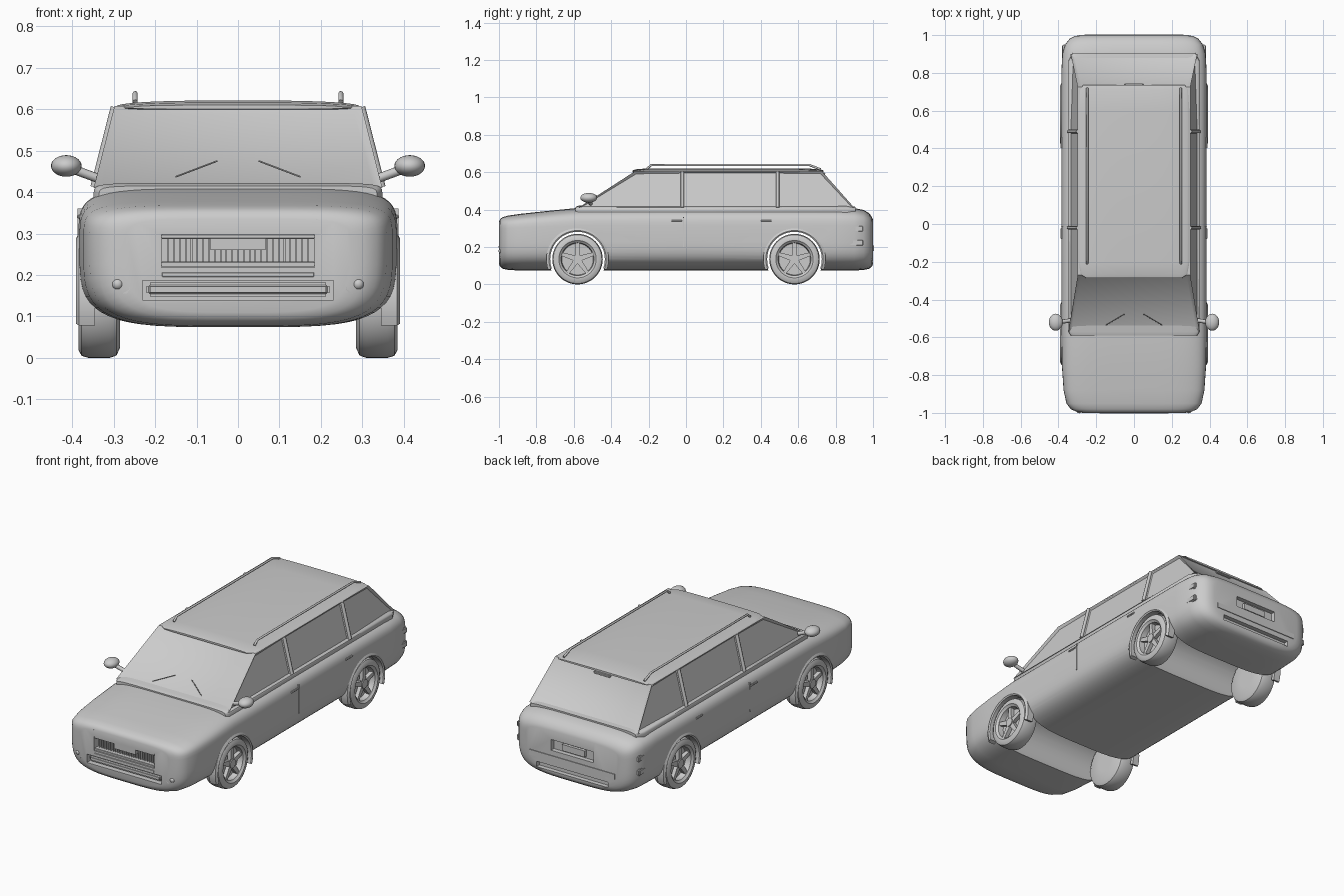
import bpy, bmesh, math
from mathutils import Vector, Matrix

if "Cube" in bpy.data.objects:
    bpy.data.objects.remove(bpy.data.objects["Cube"], do_unlink=True)

grey = bpy.data.materials.new("plain grey")
grey.use_nodes = True
grey.diffuse_color = (0.6, 0.6, 0.6, 1)
grey.node_tree.nodes["Principled BSDF"].inputs["Base Color"].default_value = (0.6, 0.6, 0.6, 1)
parts = []


def finish(name, bm, keep=True):
    bmesh.ops.recalc_face_normals(bm, faces=bm.faces[:])
    me = bpy.data.meshes.new(name)
    bm.to_mesh(me)
    bm.free()
    me.materials.append(grey)
    ob = bpy.data.objects.new(name, me)
    bpy.context.collection.objects.link(ob)
    if keep:
        parts.append(ob)
    return ob


def skin(bm, rings, caps=True):
    """Bridge closed rings of points into a tube."""
    vs = [[bm.verts.new(p) for p in r] for r in rings]
    n = len(vs[0])
    for a, b in zip(vs, vs[1:]):
        for i in range(n):
            bm.faces.new((a[i], a[(i + 1) % n], b[(i + 1) % n], b[i]))
    if caps:
        bm.faces.new(vs[0])
        bm.faces.new(vs[-1])


def loft(name, stations, mid, n_top, n_low, count=56):
    """Rounded sections along y; each station is y, half width, bottom, top."""
    rings = []
    for y, w, lo, hi in stations:
        ring = []
        for i in range(count):
            a = math.tau * (i + 0.5) / count
            c, s = math.cos(a), math.sin(a)
            n, h = (n_top, hi - mid) if s > 0 else (n_low, mid - lo)
            ring.append((math.copysign(abs(c) ** (2 / n), c) * w, y,
                         mid + math.copysign(abs(s) ** (2 / n), s) * h))
        rings.append(ring)
    bm = bmesh.new()
    skin(bm, rings)
    return finish(name, bm)


def box(name, x, y, z, bevel=0.0, keep=True):
    bm = bmesh.new()
    bmesh.ops.create_cube(bm, size=1)
    for v in bm.verts:
        v.co = [r[0] + (c + 0.5) * (r[1] - r[0]) for c, r in zip(v.co, (x, y, z))]
    if bevel:
        bmesh.ops.bevel(bm, geom=bm.edges[:], offset=bevel, segments=3, affect='EDGES')
    return finish(name, bm, keep)


def end_plate(name, pts, side, end):
    """Lamp-like block on the nose (end -1) or tail (end 1), following the corner."""
    def y(x):
        return end * (1.0 - max(0, x - 0.27) * 0.45)
    bm = bmesh.new()
    skin(bm, [[(side * x, y(x) - end * d, z) for x, z in pts] for d in (0, 0.06)])
    return finish(name, bm)


def rod(name, pts, r, sides=8):
    cu = bpy.data.curves.new(name, 'CURVE')
    cu.dimensions = '3D'
    cu.bevel_depth, cu.bevel_resolution, cu.use_fill_caps = r, 2, True
    sp = cu.splines.new('POLY')
    sp.points.add(len(pts) - 1)
    for p, co in zip(sp.points, pts):
        p.co = (*co, 1)
    cu.materials.append(grey)
    ob = bpy.data.objects.new(name, cu)
    bpy.context.collection.objects.link(ob)
    return ob


def cut(target, cutter):
    cutter.hide_render = True
    m = target.modifiers.new("cut", 'BOOLEAN')
    m.operation, m.object, m.solver = 'DIFFERENCE', cutter, 'EXACT'
    bpy.context.view_layer.objects.active = target
    bpy.ops.object.modifier_apply(modifier=m.name)
    bpy.data.objects.remove(cutter, do_unlink=True)


AXLES = {"front": -0.58, "rear": 0.58}
SIDES = {"right": -1, "left": 1}

# Main body
body = loft("body", [(-1.0, 0.27, 0.11, 0.335), (-0.994, 0.305, 0.095, 0.35),
                     (-0.98, 0.335, 0.084, 0.36), (-0.95, 0.358, 0.077, 0.368),
                     (-0.88, 0.373, 0.074, 0.378), (-0.75, 0.382, 0.074, 0.392),
                     (-0.57, 0.385, 0.074, 0.41), (0.0, 0.385, 0.074, 0.412),
                     (0.8, 0.385, 0.074, 0.412), (0.9, 0.38, 0.074, 0.408),
                     (0.95, 0.365, 0.077, 0.398), (0.98, 0.342, 0.084, 0.38),
                     (0.994, 0.315, 0.095, 0.36), (1.0, 0.285, 0.11, 0.345)], 0.27, 5, 4)
for y in AXLES.values():
    bm = bmesh.new()
    bmesh.ops.create_cone(bm, cap_ends=True, segments=48, radius1=0.152, radius2=0.152, depth=1,
                          matrix=Matrix.Translation((0, y, 0.135)) @ Matrix.Rotation(math.pi / 2, 4, 'Y'))
    cut(body, finish("arch_cutter", bm, False))

# Grille, intake and rear plate openings
for hw, y, z in ((0.185, (-1.1, -0.96), (0.218, 0.298)), (0.23, (-1.1, -0.965), (0.14, 0.187)),
                 (0.13, (0.975, 1.1), (0.235, 0.295)), (0.22, (0.975, 1.1), (0.12, 0.15))):
    cut(body, box("opening_cutter", (-hw, hw), y, z, keep=False))
for z in (0.226, 0.293):
    box("grille_bar", (-0.185, 0.185), (-0.998, -0.95), (z - 0.006, z + 0.006), 0.002)
for i in range(25):
    x = -0.168 + i * 0.014
    box("grille_slat", (x - 0.002, x + 0.002), (-0.978, -0.95), (0.22, 0.295))
box("front_plate", (-0.066, 0.066), (-0.995, -0.96), (0.26, 0.287))
box("intake_bar", (-0.222, 0.222), (-0.995, -0.95), (0.148, 0.182), 0.01)
box("bumper_strip", (-0.185, 0.185), (-1.003, -0.97), (0.194, 0.208), 0.003)
box("rear_plate", (-0.07, 0.07), (0.96, 0.99), (0.245, 0.28))
box("rear_bumper_bar", (-0.27, 0.27), (0.96, 1.004), (0.17, 0.215), 0.008)

# Cabin with inset windows between the pillars
bm = bmesh.new()
low_y, top_y = (-0.575, -0.02, 0.49, 0.9), (-0.27, -0.02, 0.49, 0.725)
low = {s: [bm.verts.new((s * (0.348 if i < 3 else 0.335), y, 0.41)) for i, y in enumerate(low_y)] for s in (-1, 1)}
top = {s: [bm.verts.new((s * 0.298, y, 0.607)) for y in top_y] for s in (-1, 1)}
windows = []
for s in (-1, 1):
    for i in range(3):
        windows.append(bm.faces.new((low[s][i], low[s][i + 1], top[s][i + 1], top[s][i])))
screens = [bm.faces.new((low[-1][i], low[1][i], top[1][i], top[-1][i])) for i in (0, -1)]
for layer in (low, top):
    bm.faces.new(layer[-1] + layer[1][::-1])
bmesh.ops.recalc_face_normals(bm, faces=bm.faces[:])
bmesh.ops.inset_individual(bm, faces=windows, thickness=0.014, depth=-0.012)
bmesh.ops.inset_individual(bm, faces=screens, thickness=0.027, depth=-0.01)
finish("cabin", bm)
loft("belt", [(-0.59, 0.335, 0.35, 0.415), (-0.57, 0.348, 0.35, 0.422),
              (0.86, 0.348, 0.35, 0.422), (0.905, 0.325, 0.35, 0.415)], 0.38, 8, 8)
loft("roof", [(-0.285, 0.255, 0.6, 0.61), (-0.265, 0.285, 0.597, 0.616), (-0.2, 0.295, 0.597, 0.621),
              (0.6, 0.295, 0.597, 0.621), (0.71, 0.288, 0.597, 0.617), (0.735, 0.27, 0.6, 0.61)], 0.604, 2.6, 4)

# Windscreen wipers and rear wiper
def on_screen(x, z):
    return (x, -0.578 + (z - 0.41) * 1.55, z)

for side, s in SIDES.items():
    rod("wiper_" + side, [on_screen(s * 0.15, 0.437), on_screen(s * 0.05, 0.475)], 0.002)
box("rear_screen_lamp", (-0.05, 0.05), (0.715, 0.745), (0.585, 0.598), 0.004)

for side, s in SIDES.items():
    # Roof rail
    rod("roof_rail_" + side, [(s * 0.248, -0.21, 0.618), (s * 0.248, -0.185, 0.638),
                              (s * 0.248, 0.66, 0.638), (s * 0.248, 0.72, 0.615)], 0.006)
    # Mirror
    bm = bmesh.new()
    bmesh.ops.create_uvsphere(bm, u_segments=24, v_segments=14, radius=1,
                              matrix=Matrix.Translation((s * 0.414, -0.52, 0.463))
                              @ Matrix.Diagonal((0.037, 0.045, 0.026, 1)))
    finish("mirror_" + side, bm)
    rod("mirror_stalk_" + side, [(s * 0.335, -0.51, 0.432), (s * 0.4, -0.52, 0.456)], 0.011)
    # Lamps
    end_plate("headlamp_" + side, [(0.17, 0.3), (0.28, 0.297), (0.322, 0.322), (0.302, 0.336),
                                   (0.188, 0.334)], s, -1)
    end_plate("fog_lamp_frame_" + side, [(0.268, 0.156), (0.31, 0.156), (0.322, 0.168),
                                         (0.318, 0.2), (0.262, 0.2), (0.26, 0.165)], s, -1)
    bm = bmesh.new()
    bmesh.ops.create_uvsphere(bm, u_segments=16, v_segments=10, radius=0.014,
                              matrix=Matrix.Translation((s * 0.29, -0.988, 0.178)))
    finish("fog_lamp_" + side, bm)
    end_plate("tail_lamp_" + side, [(0.17, 0.285), (0.335, 0.275), (0.345, 0.32), (0.18, 0.325)], s, 1)
    end_plate("rear_bumper_lamp_" + side, [(0.24, 0.2), (0.345, 0.2), (0.345, 0.25), (0.26, 0.25)], s, 1)
    box("tail_lamp_wrap_" + side, sorted((s * 0.33, s * 0.378)), (0.86, 0.95), (0.28, 0.315), 0.006)
    box("bumper_wrap_" + side, sorted((s * 0.33, s * 0.38)), (0.85, 0.95), (0.205, 0.24), 0.006)
    # Door seam and handles
    box("door_seam_" + side, sorted((s * 0.37, s * 0.387)), (-0.016, -0.012), (0.2, 0.36))
    for y in (-0.08, 0.4):
        box("door_handle_" + side, sorted((s * 0.37, s * 0.388)), (y, y + 0.06), (0.335, 0.346), 0.003)
    for y in (-0.02, 0.49):
        rod("pillar_" + side, [(s * 0.347, y, 0.412), (s * 0.298, y, 0.605)], 0.009)

    for end, y in AXLES.items():
        # Wheel arch lip
        bm = bmesh.new()
        arc = [math.radians(-20 + 220 * i / 32) for i in range(33)]
        skin(bm, [[(s * x, y + r * math.cos(a), 0.135 + r * math.sin(a))
                   for x, r in ((0.345, 0.146), (0.386, 0.146), (0.391, 0.153), (0.383, 0.167), (0.345, 0.167))]
                  for a in arc])
        finish(f"arch_lip_{end}_{side}", bm)

        # Tyre and rim dish
        hub = Vector((s * 0.335, y, 0.135))
        profile = [(-0.05, 0.05), (-0.05, 0.112), (-0.042, 0.129), (-0.025, 0.135), (0.025, 0.135),
                   (0.042, 0.13), (0.05, 0.115), (0.05, 0.1), (0.044, 0.094), (0.04, 0.088),
                   (0.01, 0.084), (0.01, 0.02)]
        bm = bmesh.new()
        ring_angles = [math.tau * i / 48 for i in range(48)]
        skin(bm, [[hub + Vector((s * x, r * math.cos(a), r * math.sin(a))) for a in ring_angles]
                  for x, r in profile])
        finish(f"wheel_{end}_{side}", bm)

        # Spokes and hub cap
        bm = bmesh.new()
        for k in range(5):
            turn = Matrix.Translation(hub) @ Matrix.Rotation(math.tau * k / 5, 4, 'X')
            skin(bm, [[turn @ Vector((s * x, t * w, r)) for x, t in ((0.015, -1), (0.036, -1), (0.036, 1), (0.015, 1))]
                      for r, w in ((0.0, 0.016), (0.09, 0.009))])
        bmesh.ops.create_cone(bm, cap_ends=True, segments=24, radius1=0.024, radius2=0.024, depth=0.03,
                              matrix=Matrix.Translation(hub + Vector((s * 0.026, 0, 0)))
                              @ Matrix.Rotation(math.pi / 2, 4, 'Y'))
        finish(f"spokes_{end}_{side}", bm)

# Shade rounded parts smooth, keeping hard edges
bpy.ops.object.select_all(action='DESELECT')
for ob in parts:
    ob.select_set(True)
bpy.context.view_layer.objects.active = body
bpy.ops.object.shade_smooth_by_angle(angle=math.radians(35))
